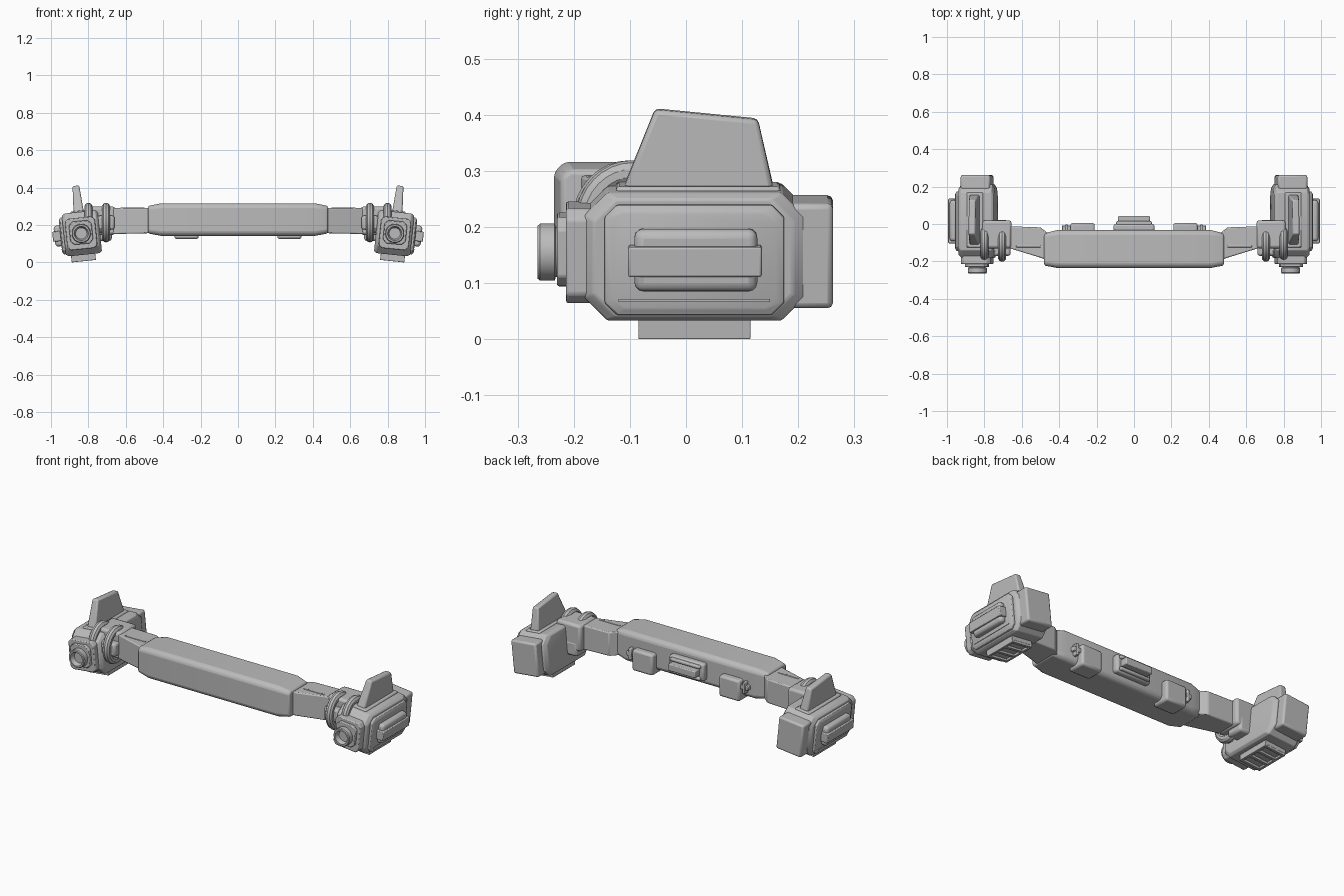
import bpy, bmesh, math
from mathutils import Matrix, Vector

cube = bpy.data.objects.get("Cube")
if cube:
    bpy.data.objects.remove(cube, do_unlink=True)

grey = bpy.data.materials.new("plain grey")
grey.use_nodes = True
COLOUR = (0.5, 0.5, 0.5, 1)
grey.diffuse_color = COLOUR
grey.node_tree.nodes["Principled BSDF"].inputs["Base Color"].default_value = COLOUR

# Side pods lean outward at the top
PIVOT = Vector((0.84, 0, 0.155))
LEAN = Matrix.Translation(PIVOT) @ Matrix.Rotation(math.radians(6), 4, 'Y') @ Matrix.Translation(-PIVOT)


def finish(name, bm, bevel=0.0, mirror=True, lean=False, segments=2):
    """Turn a bmesh into a smooth-by-angle object, mirrored to both sides."""
    bmesh.ops.recalc_face_normals(bm, faces=bm.faces)
    if lean:
        bm.transform(LEAN)
    mesh = bpy.data.meshes.new(name)
    bm.to_mesh(mesh)
    bm.free()
    mesh.materials.append(grey)
    ob = bpy.data.objects.new(name, mesh)
    bpy.context.collection.objects.link(ob)
    if bevel:
        mod = ob.modifiers.new("bevel", 'BEVEL')
        mod.width, mod.segments, mod.limit_method = bevel, segments, 'ANGLE'
    if mirror:
        ob.modifiers.new("mirror", 'MIRROR')
    bpy.ops.object.select_all(action='DESELECT')
    ob.select_set(True)
    bpy.context.view_layer.objects.active = ob
    bpy.ops.object.shade_smooth_by_angle(angle=math.radians(35))
    return ob


def loft(name, rings, **kw):
    """Skin a list of equal-length point rings and cap both ends."""
    bm = bmesh.new()
    rows = [[bm.verts.new(p) for p in ring] for ring in rings]
    n = len(rows[0])
    for a, b in zip(rows, rows[1:]):
        for i in range(n):
            j = (i + 1) % n
            bm.faces.new((a[i], a[j], b[j], b[i]))
    bm.faces.new(rows[0])
    bm.faces.new(rows[-1])
    return finish(name, bm, **kw)


def octagon(u0, u1, v0, v1, c):
    return [(u0 + c, v0), (u1 - c, v0), (u1, v0 + c), (u1, v1 - c),
            (u1 - c, v1), (u0 + c, v1), (u0, v1 - c), (u0, v0 + c)]


def on_x(x, pts):
    return [(x, u, v) for u, v in pts]


def on_y(y, pts):
    return [(u, y, v) for u, v in pts]


def box(name, x, y, z, bevel=0.01, **kw):
    bm = bmesh.new()
    bmesh.ops.create_cube(bm, size=1)
    for v in bm.verts:
        for i, (lo, hi) in enumerate((x, y, z)):
            v.co[i] = lo if v.co[i] < 0 else hi
    return finish(name, bm, bevel, **kw)


def lathe(name, profile, x, z, steps=32, **kw):
    """Revolve (radius, y) points round a front-to-back axis."""
    rings = []
    for r, y in profile:
        rings.append([(x + r * math.cos(t), y, z + r * math.sin(t))
                      for t in (2 * math.pi * i / steps for i in range(steps))])
    return loft(name, rings, **kw)


# Central beam with tapered ends
beam_end = octagon(-0.222, -0.05, 0.155, 0.302, 0.014)
beam_mid = octagon(-0.235, -0.032, 0.142, 0.316, 0.018)
loft("central_beam", [on_x(-0.48, beam_end), on_x(-0.41, beam_mid),
                      on_x(0.41, beam_mid), on_x(0.48, beam_end)],
     bevel=0.008, mirror=False)

# Fittings on the back of the beam
box("rear_latch_base", (-0.11, 0.11), (-0.045, 0.0), (0.175, 0.275), 0.012, mirror=False)
box("rear_latch_bar", (-0.085, 0.085), (-0.01, 0.042), (0.206, 0.246), 0.005, mirror=False)
for z in (0.192, 0.258):
    box("rear_latch_lip", (-0.095, 0.095), (-0.01, 0.015), (z - 0.009, z + 0.009), 0.006, mirror=False)
box("rear_pad", (0.21, 0.34), (-0.1, 0.005), (0.125, 0.245), 0.012)
box("rear_pad_tab", (0.33, 0.385), (-0.045, -0.008), (0.195, 0.22), 0.004)
box("rear_pad_tab_cross", (0.352, 0.37), (-0.045, -0.004), (0.175, 0.24), 0.004)

# Angled arms and their end blocks
arm_rings = []
for x, y0, y1, z0, z1 in ((0.44, -0.2, -0.065, 0.16, 0.295), (0.5, -0.18, -0.018, 0.155, 0.29),
                          (0.68, -0.125, -0.012, 0.152, 0.29)):
    arm_rings.append(on_x(x, [(y0, z0), (y1, z0), (y1, z1), (y0, z1)]))
loft("arm", arm_rings, bevel=0.006)
box("arm_ridge", (0.5, 0.63), (-0.125, -0.115), (0.285, 0.293), 0.002)
box("hinge_block", (0.655, 0.81), (-0.13, 0.02), (0.148, 0.298), 0.014)
box("hinge_rear_cover", (0.675, 0.79), (-0.08, 0.022), (0.115, 0.2), 0.014)
box("hinge_pin", (0.68, 0.84), (-0.16, -0.09), (0.16, 0.25), 0.02)

# Hinge loops
for name, cx, cy in (("inner_hinge_loop", 0.705, -0.1), ("outer_hinge_loop", 0.8, -0.095)):
    bm = bmesh.new()
    rings = []
    for i in range(32):
        t = 2 * math.pi * i / 32
        ring = []
        for k in range(10):
            p = 2 * math.pi * k / 10
            r = 0.08 + 0.022 * math.cos(p)
            ring.append(bm.verts.new((cx + 0.022 * math.sin(p), cy + r * math.cos(t),
                                      0.213 + 1.04 * r * math.sin(t))))
        rings.append(ring)
    for i in range(32):
        a, b = rings[i], rings[(i + 1) % 32]
        for k in range(10):
            j = (k + 1) % 10
            bm.faces.new((a[k], a[j], b[j], b[k]))
    finish(name, bm)
box("hinge_link", (0.66, 0.75), (-0.17, -0.1), (0.175, 0.25), 0.012)

# Pod shell: chamfered body with stepped outer panel
body = octagon(-0.182, 0.212, 0.04, 0.27, 0.042)
body_in = octagon(-0.165, 0.19, 0.05, 0.26, 0.04)
loft("pod_body", [on_x(0.738, body_in), on_x(0.752, body), on_x(0.915, body),
                  on_x(0.932, body_in)], bevel=0.004, lean=True)
panel = octagon(-0.145, 0.175, 0.053, 0.25, 0.022)
panel_out = octagon(-0.13, 0.16, 0.065, 0.238, 0.02)
loft("pod_outer_panel", [on_x(0.92, panel), on_x(0.942, panel), on_x(0.95, panel_out)],
     bevel=0.003, lean=True)
box("pod_rear_block", (0.76, 0.918), (0.18, 0.262), (0.062, 0.25), 0.01, lean=True)

# Pod front plates and lens barrel
loft("pod_front_plate", [on_y(y, octagon(0.758, 0.92, 0.07, 0.24, 0.018))
                         for y in (-0.214, -0.16)], bevel=0.005, lean=True)
loft("pod_front_bezel", [on_y(y, octagon(0.778, 0.9, 0.098, 0.222, 0.02))
                         for y in (-0.23, -0.2)], bevel=0.004, lean=True)
lathe("lens_barrel", [(0.044, -0.2), (0.044, -0.232), (0.051, -0.234), (0.051, -0.26),
                      (0.047, -0.265), (0.038, -0.265), (0.034, -0.25), (0.03, -0.24)],
      0.838, 0.155, lean=True)

# Outer grip of each pod
box("grip_bar", (0.94, 0.992), (-0.103, 0.135), (0.126, 0.18), 0.004, lean=True)
box("grip_pad", (0.94, 0.982), (-0.092, 0.127), (0.098, 0.21), 0.016, lean=True, segments=3)
box("panel_rib", (0.94, 0.953), (-0.12, 0.15), (0.078, 0.083), 0, lean=True)

# Upright fin
fin_low = [(0.812, -0.115), (0.868, -0.115), (0.868, 0.158), (0.812, 0.158)]
fin_top = [(0.822, -0.055, 0.412), (0.858, -0.055, 0.412), (0.858, 0.128, 0.394), (0.822, 0.128, 0.394)]
loft("fin", [[(x, y, 0.262) for x, y in fin_low], fin_top], bevel=0.008, lean=True)
box("fin_base", (0.795, 0.885), (-0.125, 0.168), (0.25, 0.277), 0.006, lean=True)

# Slotted vent underneath
box("vent_base", (0.775, 0.905), (-0.085, 0.115), (0.018, 0.06), 0.002, lean=True)
for x in (0.782, 0.898):
    box("vent_rail", (x - 0.007, x + 0.007), (-0.085, 0.115), (0.006, 0.03), 0.002, lean=True)
for i in range(4):
    y = -0.077 + i * 0.061
    box("vent_rib", (0.78, 0.9), (y - 0.008, y + 0.008), (0.006, 0.03), 0.002, lean=True)
